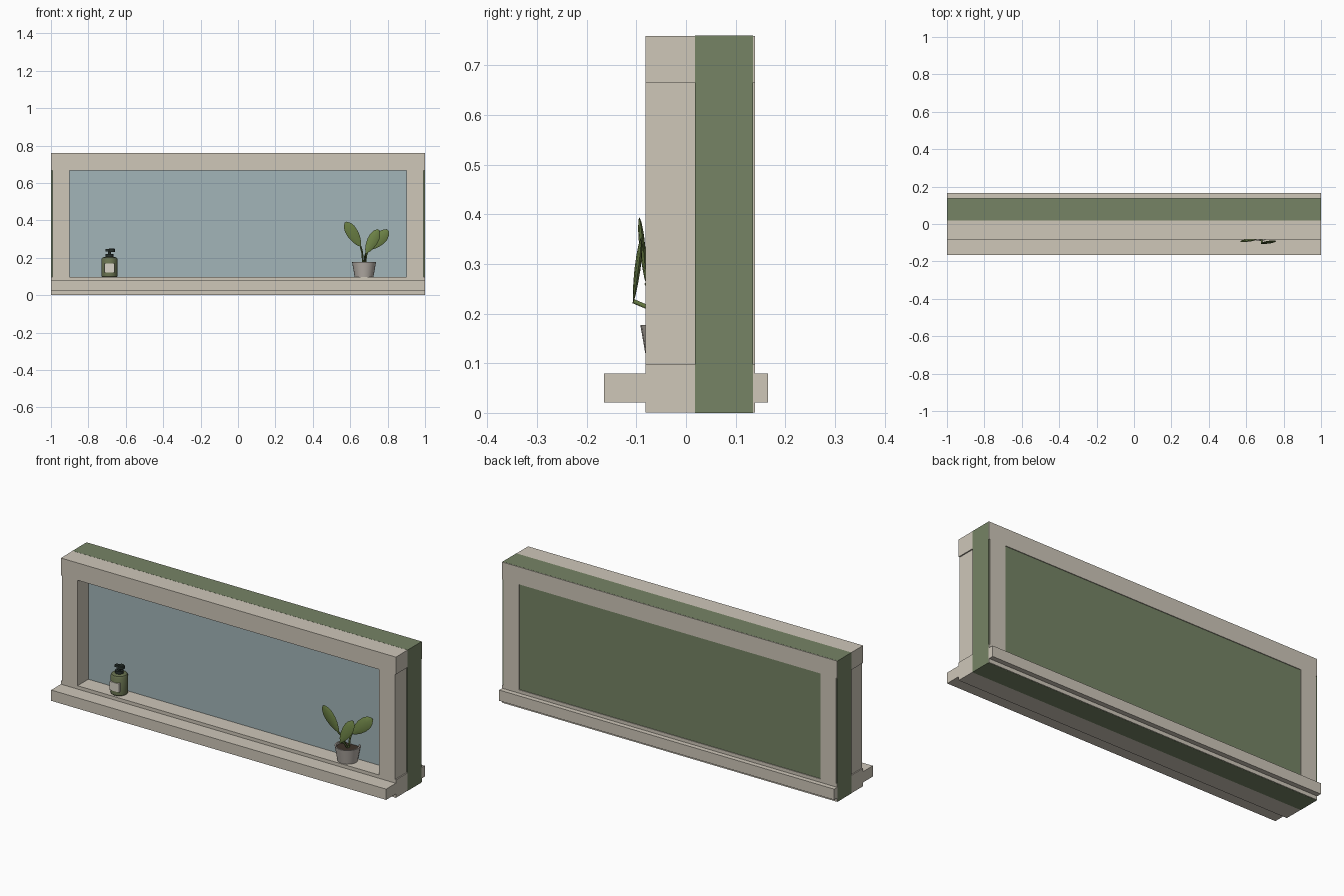
import bpy, bmesh, math
from mathutils import Vector

if "Cube" in bpy.data.objects:
    bpy.data.objects.remove(bpy.data.objects["Cube"])


def mat(name, r, g, b):
    m = bpy.data.materials.new(name)
    m.diffuse_color = (r, g, b, 1)
    m.use_nodes = True
    m.node_tree.nodes["Principled BSDF"].inputs["Base Color"].default_value = m.diffuse_color
    return m


CREAM = mat("cream_wood", .62, .57, .485)
GREEN = mat("green_panel", .18, .23, .13)
GLASS = mat("blue_glass", .36, .46, .48)
OLIVE = mat("olive_bottle", .14, .17, .08)
DARK = mat("dark_pump", .02, .03, .025)
LABEL = mat("label_paper", .7, .66, .58)
CLAY = mat("pot_clay", .48, .44, .40)
SOIL = mat("soil", .05, .035, .025)
LEAF = mat("leaf_green", .15, .22, .06)


def finish(name, bm, material, smooth=False):
    bmesh.ops.recalc_face_normals(bm, faces=bm.faces)
    me = bpy.data.meshes.new(name)
    bm.to_mesh(me)
    bm.free()
    ob = bpy.data.objects.new(name, me)
    bpy.context.collection.objects.link(ob)
    me.materials.append(material)
    if smooth:
        bpy.ops.object.select_all(action='DESELECT')
        ob.select_set(True)
        bpy.context.view_layer.objects.active = ob
        bpy.ops.object.shade_smooth_by_angle(angle=math.radians(35))
    return ob


def box(name, x0, x1, y0, y1, z0, z1, material):
    bm = bmesh.new()
    bmesh.ops.create_cube(bm, size=1)
    for v in bm.verts:
        v.co = Vector(((x0 + x1) / 2 + v.co.x * (x1 - x0),
                       (y0 + y1) / 2 + v.co.y * (y1 - y0),
                       (z0 + z1) / 2 + v.co.z * (z1 - z0)))
    return finish(name, bm, material)


def lathe(name, x, y, profile, material, n=20):
    """Spin (radius, z) points around a vertical axis and cap the ends."""
    bm = bmesh.new()
    rings = [[bm.verts.new((x + r * math.cos(2 * math.pi * i / n),
                            y + r * math.sin(2 * math.pi * i / n), z))
              for i in range(n)] for r, z in profile]
    for a, b in zip(rings, rings[1:]):
        for i in range(n):
            j = (i + 1) % n
            bm.faces.new((a[i], a[j], b[j], b[i]))
    bm.faces.new(rings[0])
    bm.faces.new(rings[-1])
    return finish(name, bm, material, True)


def stem(name, points, radius, material):
    cu = bpy.data.curves.new(name, 'CURVE')
    cu.dimensions = '3D'
    cu.bevel_depth = radius
    cu.bevel_resolution = 1
    cu.use_fill_caps = True
    sp = cu.splines.new('POLY')
    sp.points.add(len(points) - 1)
    for p, c in zip(sp.points, points):
        p.co = (*c, 1)
    ob = bpy.data.objects.new(name, cu)
    bpy.context.collection.objects.link(ob)
    cu.materials.append(material)


def leaf(name, base, tip, width, thick=.012):
    """Flattened blade facing the front, widest past the middle."""
    base, tip = Vector(base), Vector(tip)
    along = (tip - base).normalized()
    side = along.cross(Vector((0, -1, 0))).normalized()
    out = side.cross(along).normalized()
    bm = bmesh.new()
    rings = []
    for t, w in ((0, .12), (.12, .5), (.3, .82), (.5, 1), (.72, .97), (.88, .7), (1, .22)):
        c = base.lerp(tip, t)
        rings.append([bm.verts.new(c + side * (width / 2 * w * math.cos(a))
                                   + out * (thick / 2 * w * math.sin(a)))
                      for a in [k * math.pi / 4 for k in range(8)]])
    for a, b in zip(rings, rings[1:]):
        for i in range(8):
            j = (i + 1) % 8
            bm.faces.new((a[i], a[j], b[j], b[i]))
    bm.faces.new(rings[0])
    bm.faces.new(rings[-1])
    finish(name, bm, LEAF, True)


# Frame around the opening, slightly inside the green backing
E = .9995
F, B = -.082, .139
box("top_rail", -E, E, F, B, .666, .7595, CREAM)
box("bottom_rail", -E, E, F, B, .0005, .097, CREAM)
for s, side_name in ((-1, "left"), (1, "right")):
    box(side_name + "_stile", min(s * .9, s * .993), max(s * .9, s * .993), F, B, .097, .666, CREAM)
box("sill", -E, E, -.165, .165, .021, .079, CREAM)

# Backing and glass
box("backing_panel", -1, 1, .018, .135, 0, .76, GREEN)
box("glass_pane", -.9, .9, .010, .0185, .097, .666, GLASS)

# Soap bottle
bx, by = -.687, -.03
lathe("bottle_body", bx, by, [(.040, .097), (.043, .101), (.043, .193), (.038, .201), (.022, .205)], OLIVE)
box("bottle_label", bx - .026, bx + .028, by - .045, by - .030, .122, .168, LABEL)
lathe("pump_collar", bx, by, [(.021, .203), (.021, .220)], DARK, 16)
lathe("pump_stem", bx, by, [(.009, .22), (.009, .236)], DARK, 12)
lathe("pump_head", bx + .012, by, [(.017, .232), (.017, .246), (.013, .250)], DARK, 16)
box("pump_spout", bx - .022, bx + .014, by - .008, by + .008, .233, .246, DARK)

# Plant pot with soil
px, py = .674, -.028
lathe("plant_pot", px, py, [(.050, .097), (.064, .177), (.057, .177), (.055, .162)], CLAY, 24)
lathe("pot_soil", px, py, [(.054, .160), (.055, .167)], SOIL, 24)

# Stems and leaves
for name, base, tip, w in (("left", (.655, -.080, .262), (.575, -.094, .39), .062),
                           ("front", (.685, -.106, .225), (.750, -.090, .350), .058),
                           ("right", (.698, -.025, .245), (.803, -.003, .345), .066)):
    mid = Vector((px, py, .165)).lerp(Vector(base), .55) + Vector((0, 0, .012))
    stem(name + "_stem", [(px + (base[0] - px) * .2, py, .160), tuple(mid), base], .005, LEAF)
    leaf(name + "_leaf", base, tip, w)
